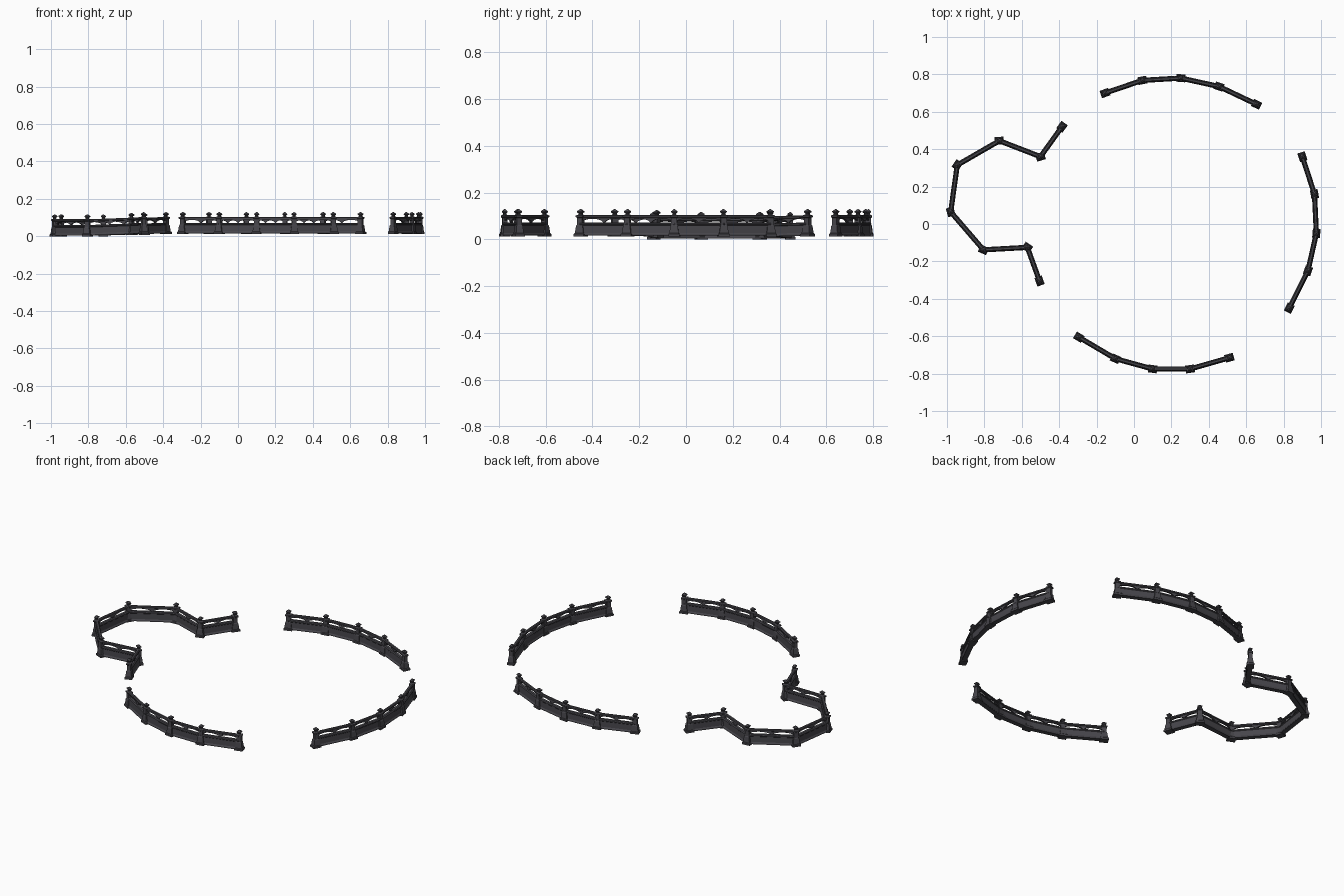
import bpy, bmesh, math
from mathutils import Vector

if "Cube" in bpy.data.objects:
    bpy.data.objects.remove(bpy.data.objects["Cube"])

iron = bpy.data.materials.new("dark slate")
iron.diffuse_color = (0.062, 0.060, 0.070, 1)
iron.use_nodes = True
iron.node_tree.nodes["Principled BSDF"].inputs["Base Color"].default_value = iron.diffuse_color

# Fence runs: post positions (x, y, base z)
G = 0.012
runs = {
    "left_bay": [(-.385, .52, G), (-.50, .36, .008), (-.72, .445, 0), (-.945, .315, 0),
                 (-.98, .065, 0), (-.805, -.138, 0), (-.57, -.125, .008), (-.505, -.305, G)],
    "back": [(-.155, .70, G), (.045, .768, G), (.25, .78, G), (.455, .735, G), (.655, .64, G)],
    "right": [(.90, .36, G), (.965, .16, G), (.975, -.05, G), (.93, -.25, G), (.83, -.45, G)],
    "front": [(-.295, -.605, G), (-.10, -.72, G), (.10, -.775, G), (.30, -.775, G), (.51, -.715, G)],
}


def finish(bm, name):
    bmesh.ops.recalc_face_normals(bm, faces=bm.faces)
    me = bpy.data.meshes.new(name)
    bm.to_mesh(me)
    bm.free()
    me.materials.append(iron)
    bpy.context.collection.objects.link(bpy.data.objects.new(name, me))


def skin(bm, rings):
    """Join equal rings of points into a capped tube."""
    vs = [[bm.verts.new(p) for p in r] for r in rings]
    n = len(vs[0])
    for a, b in zip(vs, vs[1:]):
        for i in range(n):
            j = (i + 1) % n
            bm.faces.new((a[i], a[j], b[j], b[i]))
    bm.faces.new(vs[0])
    bm.faces.new(vs[-1])


# Post outline: (height, half width)
POST = [(0, .023), (.010, .023), (.014, .019), (.045, .015), (.050, .012), (.080, .012),
        (.083, .016), (.090, .016), (.094, .007), (.099, .007), (.104, .012),
        (.108, .012), (.117, .002)]
# Wall and rail cross-sections: (sideways, height)
WALL_HALF = [(.014, .004), (.014, .010), (.010, .016), (.009, .048), (.012, .051), (.012, .056), (.007, .060)]
RAIL_HALF = [(.006, .079), (.009, .081), (.009, .087), (.005, .091)]


def mirror(half):
    return half + [(-s, z) for s, z in reversed(half)]


for name, pts in runs.items():
    pts = [Vector(p) for p in pts]
    posts, walls, rails, arches = (bmesh.new() for _ in range(4))

    # Posts with flared foot, cap and pointed finial
    for i, p in enumerate(pts):
        t = Vector((0, 0, 0))
        if i:
            t += (p - pts[i - 1]).normalized()
        if i < len(pts) - 1:
            t += (pts[i + 1] - p).normalized()
        t.z = 0
        t.normalize()
        s = Vector((-t.y, t.x, 0))
        skin(posts, [[p + t * a * w * 1.05 + s * b * w * .9 + Vector((0, 0, z))
                      for a, b in ((1, 1), (-1, 1), (-1, -1), (1, -1))] for z, w in POST])

    # Panels between neighbouring posts
    for a, b in zip(pts, pts[1:]):
        t = b - a
        s = Vector((-t.y, t.x, 0)).normalized()

        def at(u, side, z):
            return a + t * u + s * side + Vector((0, 0, z))

        for bm, half in ((walls, WALL_HALF), (rails, RAIL_HALF)):
            skin(bm, [[at(u, *q) for q in mirror(half)] for u in (0, 1)])

        # Two-arch fretwork hanging under the rail
        steps = 20
        rings = []
        for k in range(steps + 1):
            u = k / steps
            low = .058 + .018 * abs(math.sin(2 * math.pi * u)) ** .5
            rings.append([at(u, .005, low), at(u, .005, .081), at(u, -.005, .081), at(u, -.005, low)])
        skin(arches, rings)

    finish(posts, name + "_posts")
    finish(walls, name + "_wall")
    finish(rails, name + "_rail")
    finish(arches, name + "_arches")
